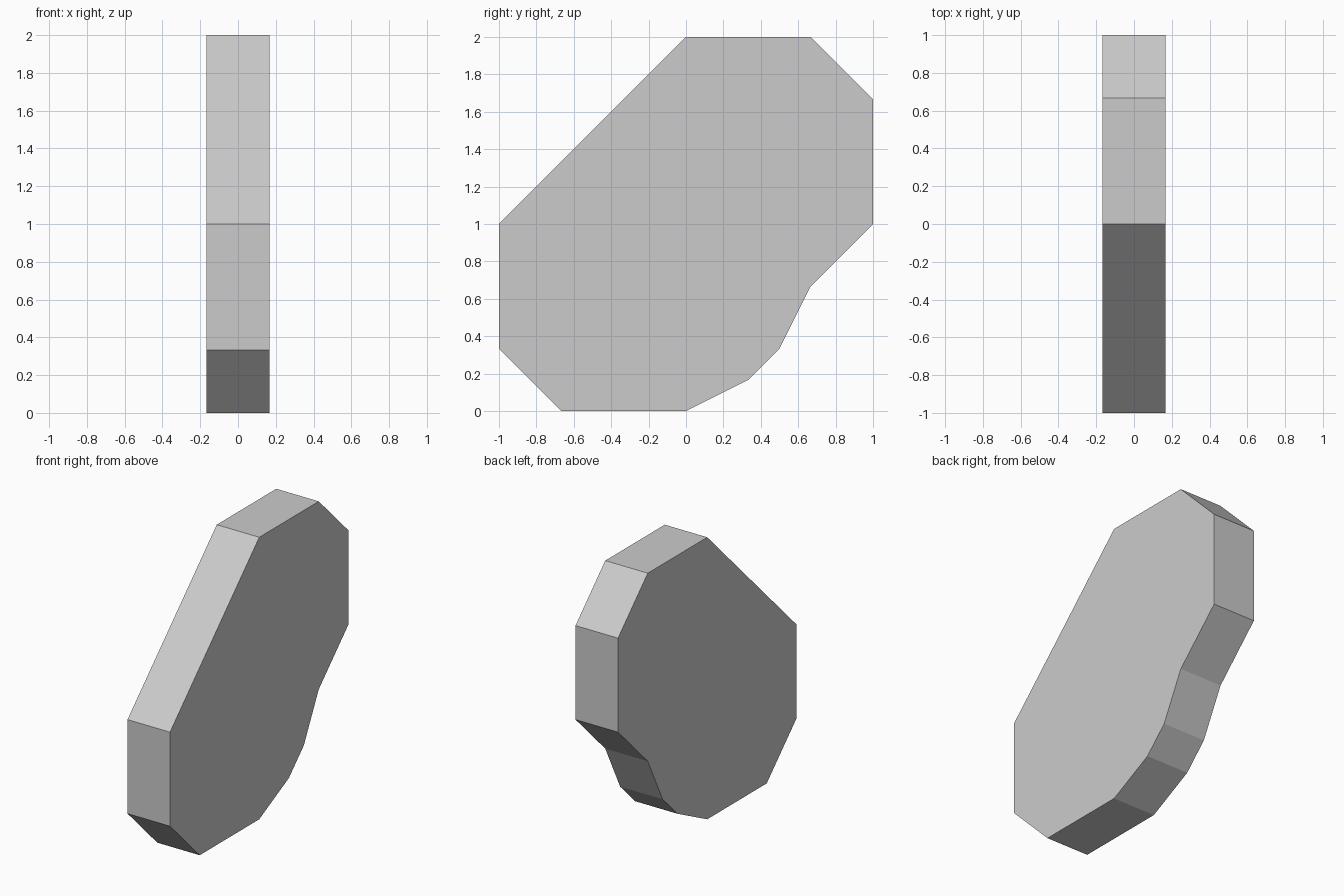
import bpy
import bmesh

if "Cube" in bpy.data.objects:
    bpy.data.objects.remove(bpy.data.objects["Cube"])

HALF_THICKNESS = 1 / 6

# Side outline (y, z), counter-clockwise seen from +x
OUTLINE = [
    (-2/3, 0), (0, 0), (1/3, 1/6), (1/2, 1/3), (2/3, 2/3), (1, 1),
    (1, 5/3), (2/3, 2), (0, 2), (-1, 1), (-1, 1/3),
]


def extruded_plate(name, outline, half):
    bm = bmesh.new()
    face = bm.faces.new([bm.verts.new((-half, y, z)) for y, z in outline])
    result = bmesh.ops.extrude_face_region(bm, geom=[face], use_keep_orig=True)
    moved = [g for g in result["geom"] if isinstance(g, bmesh.types.BMVert)]
    bmesh.ops.translate(bm, vec=(2 * half, 0, 0), verts=moved)
    bmesh.ops.recalc_face_normals(bm, faces=bm.faces[:])
    mesh = bpy.data.meshes.new(name)
    bm.to_mesh(mesh)
    bm.free()
    obj = bpy.data.objects.new(name, mesh)
    bpy.context.collection.objects.link(obj)
    return obj


# Flat-shaded upright plate
extruded_plate("faceted_plate", OUTLINE, HALF_THICKNESS)
